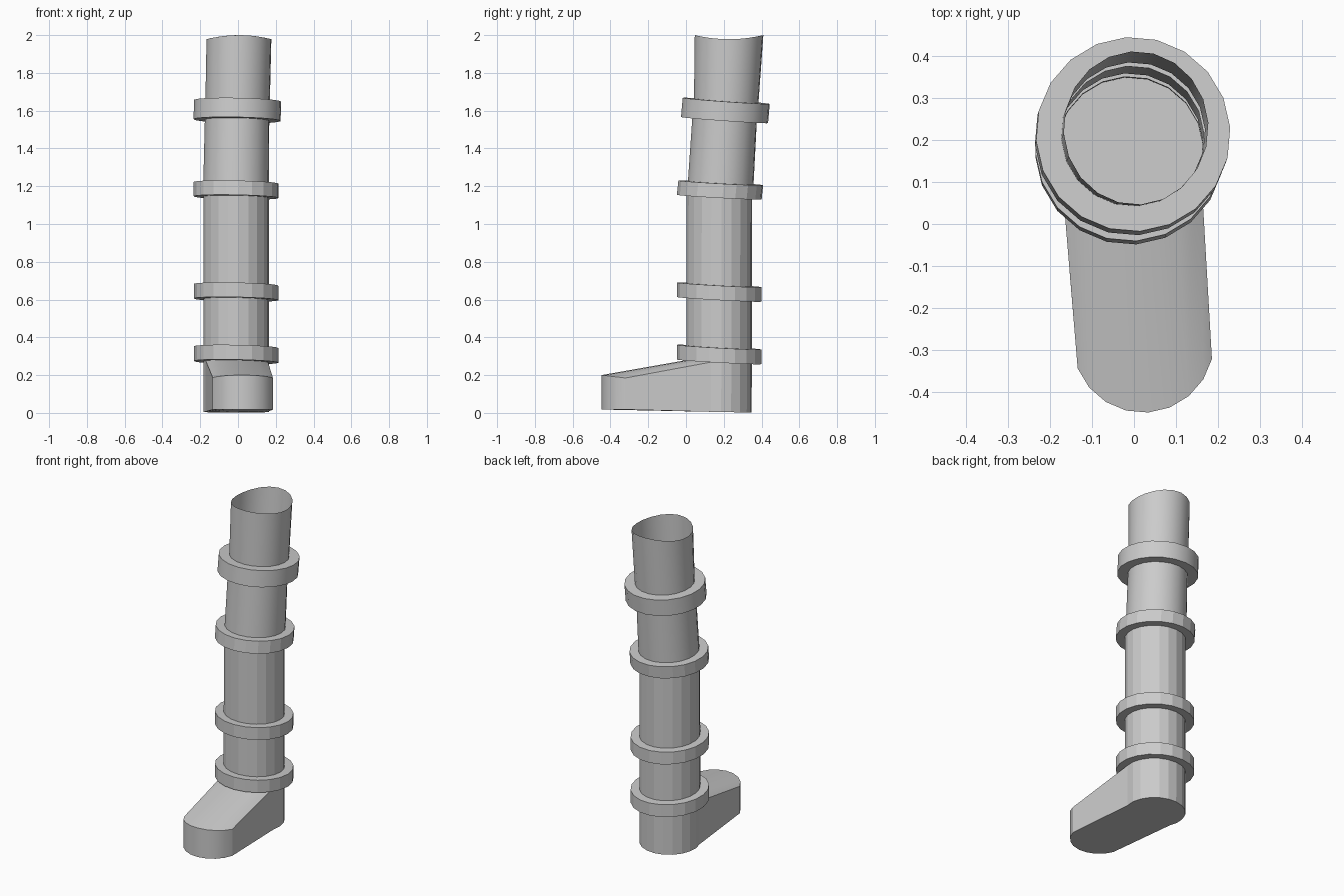
import bpy, bmesh
from math import sin, cos, radians

if "Cube" in bpy.data.objects:
    bpy.data.objects.remove(bpy.data.objects["Cube"])

N = 20
ANG = [radians(-86 + 360 / N * k) for k in range(N)]
FRONT = list(range(-4, 5))          # ring vertices that feed the foot

# centre x, centre y, z, radius, tilt along y
rings = [(-.01, .174, .005, .174, -.02)]


def flange(lo, hi, r_tube, r_out, tilt):
    """Raised collar between two (x, y, z) centres."""
    for c, r in ((lo, r_tube), (lo, r_out), (hi, r_out), (hi, r_tube)):
        rings.append((*c, r, tilt))


flange((-.01, .175, .270), (-.01, .175, .348), .174, .224, -.055)
flange((-.01, .175, .601), (-.01, .175, .678), .174, .224, -.055)
flange((-.01, .176, 1.142), (-.01, .184, 1.218), .174, .225, -.055)
flange((-.005, .204, 1.550), (-.002, .213, 1.652), .171, .231, -.07)

bm = bmesh.new()

# Tube with collars
loops = []
for cx, cy, z, r, t in rings:
    loops.append([bm.verts.new((cx + r * cos(a), cy + r * sin(a),
                                z + r * (t * sin(a) - .02 * cos(a) * (z > .1))))
                  for a in ANG])
# Wavy open rim
loops.append([bm.verts.new((.005 + .172 * cos(a), .228 + .182 * sin(a),
                            1.989 - .011 * cos(2 * a))) for a in ANG])

for i, (lo, hi) in enumerate(zip(loops, loops[1:])):
    for k in range(N):
        if i == 0 and (k < 4 or k >= N - 4):
            continue                # opening into the foot
        j = (k + 1) % N
        f = bm.faces.new((lo[k], lo[j], hi[j], hi[k]))
        f.smooth = i >= 12

# Foot
toe_lo, toe_hi = [], []
for k in FRONT:
    x, y = .022 + .168 * cos(ANG[k]), -.28 + .168 * sin(ANG[k])
    toe_lo.append(bm.verts.new((x, y, .018)))
    toe_hi.append(bm.verts.new((x, y, .2 - .12 * (y + .447))))
heel_lo = [loops[0][k] for k in FRONT]
heel_hi = [loops[1][k] for k in FRONT]
for a, b in ((toe_lo, toe_hi), (toe_hi, heel_hi), (heel_lo, toe_lo)):
    for k in range(8):
        bm.faces.new((a[k], a[k + 1], b[k + 1], b[k])).smooth = True
for k in (0, 8):
    bm.faces.new((heel_lo[k], toe_lo[k], toe_hi[k], heel_hi[k]))
bm.faces.new(loops[0])              # heel sole

bmesh.ops.recalc_face_normals(bm, faces=bm.faces)
for e in bm.edges:
    if len(e.link_faces) == 2 and e.calc_face_angle(0) > radians(40):
        e.smooth = False

mesh = bpy.data.meshes.new("boot_pipe")
bm.to_mesh(mesh)
bm.free()
bpy.context.collection.objects.link(bpy.data.objects.new("boot_pipe", mesh))
